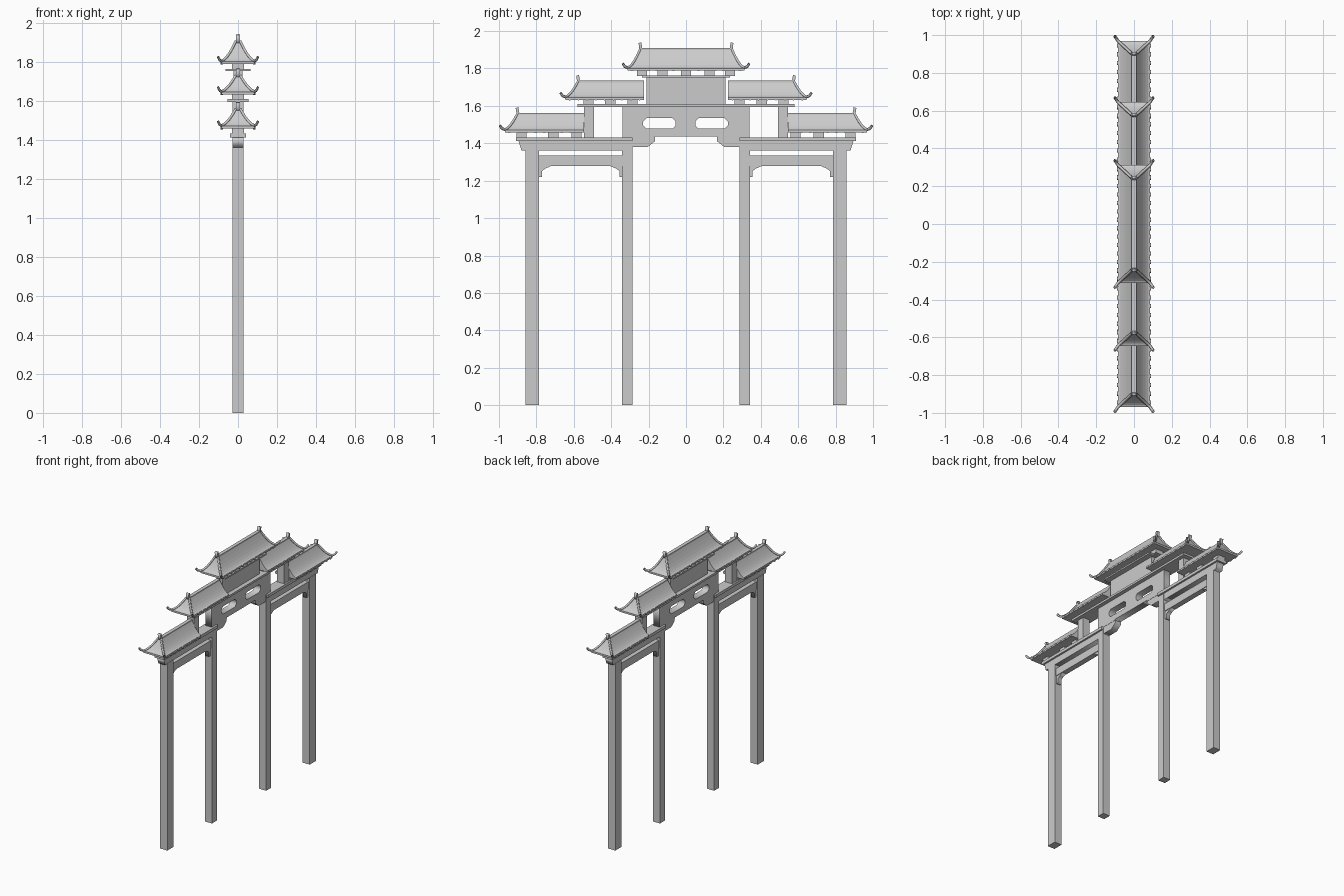
import bpy, bmesh, math
from mathutils import Vector

if "Cube" in bpy.data.objects:
    bpy.data.objects.remove(bpy.data.objects["Cube"])


def mesh_object(name, bm):
    bmesh.ops.recalc_face_normals(bm, faces=bm.faces)
    me = bpy.data.meshes.new(name)
    bm.to_mesh(me)
    bm.free()
    ob = bpy.data.objects.new(name, me)
    bpy.context.collection.objects.link(ob)
    return ob


def add_box(bm, hx, y0, y1, z0, z1, x=0):
    vs = bmesh.ops.create_cube(bm, size=1)["verts"]
    for v in vs:
        v.co = Vector((x + v.co.x * 2 * hx, (y0 + y1) / 2 + v.co.y * (y1 - y0),
                       (z0 + z1) / 2 + v.co.z * (z1 - z0)))


def box(name, *args):
    bm = bmesh.new()
    add_box(bm, *args)
    return mesh_object(name, bm)


def curve_object(name, polys, closed, **props):
    cu = bpy.data.curves.new(name, 'CURVE')
    for k, v in props.items():
        setattr(cu, k, v)
    for pts in polys:
        sp = cu.splines.new('POLY')
        sp.points.add(len(pts) - 1)
        for p, q in zip(sp.points, pts):
            p.co = (*q, 0, 1) if len(q) == 2 else (*q, 1)
        sp.use_cyclic_u = closed
    ob = bpy.data.objects.new(name, cu)
    bpy.context.collection.objects.link(ob)
    bpy.ops.object.select_all(action='DESELECT')
    ob.select_set(True)
    bpy.context.view_layer.objects.active = ob
    bpy.ops.object.convert(target='MESH')
    return bpy.context.view_layer.objects.active


def profile(name, hx, *polys):
    # flat outline in the y-z plane, extruded along x; extra outlines become holes
    ob = curve_object(name, polys, True, dimensions='2D', fill_mode='BOTH', extrude=hx)
    ob.rotation_euler = (math.pi / 2, 0, math.pi / 2)
    return ob


def roof(name, s, y_in, y_ridge, z0, z1, both=False):
    """Concave hipped roof; both = hip at each end, otherwise a straight inner end."""
    run, lip = 0.067, 0.013
    top = z1 - 0.008

    def section(t):
        return (0.012 + 0.073 * t, y_ridge + run * t,
                z0 + lip + (top - z0 - lip) * (1 - t) ** 1.6)
    steps = [section(i / 6) for i in range(7)]
    bm = bmesh.new()
    rings = []
    for x, y, z in steps + [(0.085, y_ridge + run, z0)]:
        yi = -y if both else y_in
        rings.append([bm.verts.new((a, s * b, z)) for a, b in
                      ((x, y), (-x, y), (-x, yi), (x, yi))])
    for a, b in zip(rings, rings[1:]):
        for i in range(4):
            j = (i + 1) % 4
            bm.faces.new((a[i], a[j], b[j], b[i]))
    bm.faces.new(rings[0])
    bm.faces.new(rings[-1])
    mesh_object(name, bm)

    # ridge beam with upright leaning finials
    yi = -y_ridge if both else y_in
    box(name + "_ridge", 0.013, *sorted((s * yi, s * y_ridge)), z1 - 0.022, z1)
    ends = [s, -s] if both else [s]
    for e in ends:
        profile(name + "_finial", 0.011,
                [(e * (y_ridge - 0.014), z1 - 0.02), (e * (y_ridge + 0.002), z1 - 0.02),
                 (e * (y_ridge + 0.009), z1 + 0.026), (e * (y_ridge - 0.006), z1 + 0.03)])
    # hip ridges sweeping up to pointed corners
    paths = []
    for e in ends:
        for sx in (-1, 1):
            pts = [(sx * x, e * y, z + 0.003) for x, y, z in steps]
            pts += [(sx * 0.095, e * (y_ridge + run + 0.015), z0 + 0.022),
                    (sx * 0.102, e * (y_ridge + run + 0.026), z0 + 0.038)]
            paths.append(pts)
    curve_object(name + "_hip_ridges", paths, False, dimensions='3D',
                 bevel_depth=0.008, bevel_resolution=0)
    # scalloped row of eave tiles
    bm = bmesh.new()
    y_a, y_b = (-y_ridge - run if both else y_in), y_ridge + run
    n = round((y_b - y_a) / 0.045)
    for i in range(n):
        y = s * (y_a + (i + 0.5) * (y_b - y_a) / n)
        for sx in (-1, 1):
            vs = bmesh.ops.create_cone(bm, cap_ends=True, segments=8, radius1=0.011,
                                       radius2=0.011, depth=0.012)["verts"]
            for v in vs:
                c = v.co.copy()
                v.co = (sx * 0.083 + c.z, y + c.x, z0 + 0.005 + c.y * 0.7)
    mesh_object(name + "_eave_tiles", bm)


def blocks(name, ys, z0, z1):
    bm = bmesh.new()
    for y in ys:
        add_box(bm, 0.03, y - 0.027, y + 0.027, z0, z1)
    mesh_object(name, bm)


for s, side in ((-1, "left"), (1, "right")):
    def sbox(name, hx, a, b, z0, z1):
        box(side + "_" + name, hx, *sorted((s * a, s * b)), z0, z1)

    def sprofile(name, hx, pts):
        profile(side + "_" + name, hx, [(s * y, z) for y, z in pts])

    # columns and short upper post
    sbox("outer_column", 0.029, 0.785, 0.857, 0, 1.365)
    sbox("inner_column", 0.028, 0.285, 0.341, 0, 1.43)
    sbox("upper_post", 0.028, 0.492, 0.546, 1.43, 1.597)
    # side beams
    sprofile("upper_beam", 0.027, [(0.3, 1.362), (0.88, 1.362), (0.895, 1.412), (0.3, 1.412)])
    sbox("beam_slab", 0.04, 0.287, 0.908, 1.411, 1.432)
    sbox("lower_beam", 0.02, 0.33, 0.79, 1.278, 1.334)
    # corner brackets under the lower beam
    for y, d in ((0.787, -1), (0.339, 1)):
        sprofile("corner_bracket", 0.015,
                 [(y, 1.282), (y, 1.22), (y + d * 0.017, 1.22), (y + d * 0.017, 1.252),
                  (y + d * 0.035, 1.265), (y + d * 0.075, 1.282)])
    # haunch beneath the centre panel
    sprofile("haunch", 0.024, [(0.29, 1.445), (0.29, 1.38), (0.205, 1.38),
                               (0.165, 1.412), (0.165, 1.445)])
    # side roofs and their bracket blocks
    blocks(side + "_middle_blocks", [s * y for y in (0.522, 0.405, 0.285)], 1.608, 1.638)
    blocks(side + "_low_blocks", [s * y for y in (0.88, 0.71, 0.585)], 1.43, 1.463)
    roof(side + "_middle_roof", s, 0.225, 0.578, 1.632, 1.735)
    roof(side + "_low_roof", s, 0.546, 0.902, 1.457, 1.563)


def window(c):
    a, b, z0, z1, k = c - 0.087, c + 0.087, 1.478, 1.534, 0.017
    return [(a + k, z0), (b - k, z0), (b, z0 + k), (b, z1 - k),
            (b - k, z1), (a + k, z1), (a, z1 - k), (a, z0 + k)]


# pierced centre panel, slabs and plaque
profile("centre_panel", 0.026, [(-0.34, 1.43), (-0.165, 1.43), (-0.165, 1.437), (0.165, 1.437),
                                (0.165, 1.43), (0.34, 1.43), (0.34, 1.597), (-0.34, 1.597)],
        window(-0.142), window(0.137))
box("middle_slab", 0.055, -0.58, 0.58, 1.595, 1.61)
box("plaque_wall", 0.024, -0.212, 0.212, 1.608, 1.755)
box("top_slab", 0.065, -0.235, 0.235, 1.752, 1.763)

# top roof
blocks("top_blocks", (-0.235, -0.125, 0, 0.125, 0.235), 1.76, 1.795)
roof("top_roof", 1, 0, 0.245, 1.788, 1.91, both=True)
